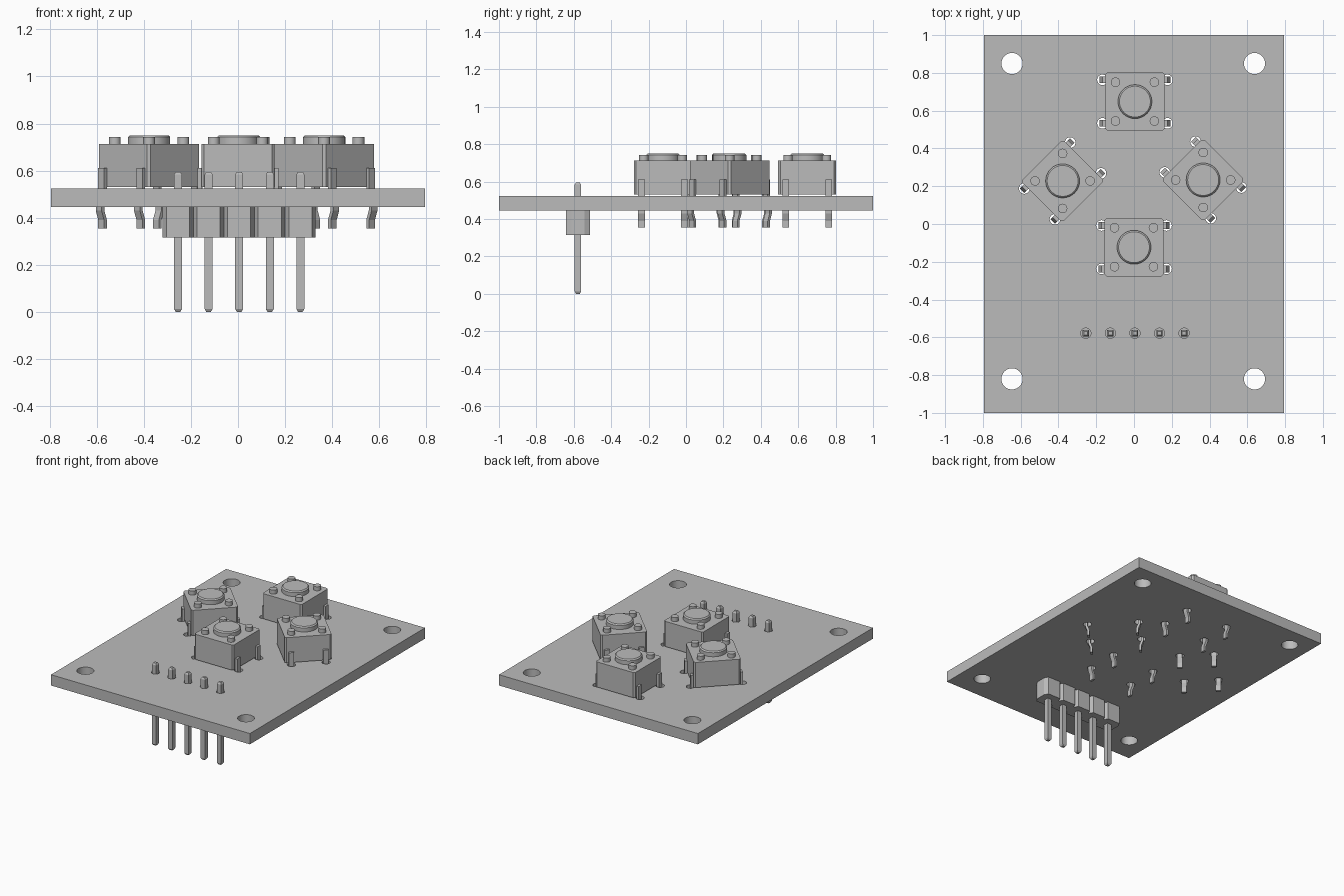
import bpy
import bmesh
from math import cos, sin, pi, radians
from mathutils import Matrix

if "Cube" in bpy.data.objects:
    bpy.data.objects.remove(bpy.data.objects["Cube"])

GREY = (0.5, 0.5, 0.5, 1)
grey = bpy.data.materials.new("plain grey")
grey.use_nodes = True
grey.diffuse_color = GREY
grey.node_tree.nodes["Principled BSDF"].inputs["Base Color"].default_value = GREY

BOARD_LOW, BOARD_TOP = 0.445, 0.523


def chamfered(hx, hy, cx=0, cy=0, ox=0):
    """Rectangle outline with optional cut corners, shifted along x."""
    if not cx:
        return [(ox - hx, -hy), (ox + hx, -hy), (ox + hx, hy), (ox - hx, hy)]
    return [(ox - hx + cx, -hy), (ox + hx - cx, -hy), (ox + hx, -hy + cy), (ox + hx, hy - cy),
            (ox + hx - cx, hy), (ox - hx + cx, hy), (ox - hx, hy - cy), (ox - hx, -hy + cy)]


def circle(r, n=32):
    return [(r * cos(2 * pi * i / n), r * sin(2 * pi * i / n)) for i in range(n)]


def add_loft(bm, sections, place=Matrix()):
    """Closed solid through equal outlines stacked by height."""
    rings = [[bm.verts.new(place @ Matrix.Translation((x, y, z)).translation) for x, y in outline]
             for outline, z in sections]
    n = len(rings[0])
    bm.faces.new(rings[0][::-1])
    bm.faces.new(rings[-1])
    for low, high in zip(rings, rings[1:]):
        for i in range(n):
            j = (i + 1) % n
            bm.faces.new((low[i], low[j], high[j], high[i]))


def finish(name, bm, smooth=False):
    mesh = bpy.data.meshes.new(name)
    bmesh.ops.recalc_face_normals(bm, faces=bm.faces)
    bm.to_mesh(mesh)
    bm.free()
    mesh.materials.append(grey)
    obj = bpy.data.objects.new(name, mesh)
    bpy.context.collection.objects.link(obj)
    bpy.ops.object.select_all(action='DESELECT')
    obj.select_set(True)
    bpy.context.view_layer.objects.active = obj
    if smooth:
        bpy.ops.object.shade_smooth_by_angle(angle=radians(30))
    return obj


def loft(name, sections, place=Matrix(), smooth=False):
    bm = bmesh.new()
    add_loft(bm, sections, place)
    return finish(name, bm, smooth)


def at(x, y):
    return Matrix.Translation((x, y, 0))


# Layout: switches (name, x, y, turn), header pins and mounting holes
switches = [("back", 0.005, 0.648, 0), ("front", 0, -0.123, 0),
            ("right", -0.378, 0.228, 45), ("left", 0.366, 0.233, -45)]
pins = [(0.005 + 0.13 * i, -0.578) for i in range(-2, 3)]
mounts = [(x, y) for x in (-0.646, 0.638) for y in (-0.82, 0.85)]
corners = [(sx, sy) for sx in (-1, 1) for sy in (-1, 1)]
places = [(name, at(x, y) @ Matrix.Rotation(radians(turn), 4, 'Z')) for name, x, y, turn in switches]

# Drilled board
cut = bmesh.new()


def drill(r, place):
    add_loft(cut, [(circle(r), BOARD_LOW - 0.1), (circle(r), BOARD_TOP + 0.1)], place)


for x, y in mounts:
    drill(0.056, at(x, y))
for x, y in pins:
    drill(0.027, at(x, y))
for _, place in places:
    for sx, sy in corners:
        drill(0.028, place @ at(sx * 0.172, sy * 0.115))
cutter = finish("hole_cutter", cut)
cutter.hide_render = True

outline = chamfered(0.795, 1)
board = loft("circuit_board", [(outline, BOARD_LOW), (outline, BOARD_TOP)])
drilling = board.modifiers.new("holes", 'BOOLEAN')
drilling.operation = 'DIFFERENCE'
drilling.solver = 'EXACT'
drilling.object = cutter
bpy.ops.object.modifier_apply(modifier=drilling.name)
bpy.data.objects.remove(cutter)
bpy.ops.object.shade_smooth_by_angle(angle=radians(30))

# Push-button switches
for name, place in places:
    body = chamfered(0.156, 0.155, 0.011, 0.011)
    loft(name + "_switch_body", [(body, 0.531), (body, 0.713)], place)
    loft(name + "_switch_button",
         [(circle(0.09), 0.71), (circle(0.09), 0.742), (circle(0.082), 0.75)], place, True)
    rivets, legs = bmesh.new(), bmesh.new()
    for sx, sy in corners:
        add_loft(rivets, [(circle(0.025, 24), 0.71), (circle(0.025, 24), 0.742)],
                 place @ at(sx * 0.103, sy * 0.103))
        # Leg runs down the side, kinks outward in the hole and returns
        kink = [(0.353, 0), (0.39, 0), (0.43, 0.015), (0.465, 0.015), (0.51, 0), (0.61, 0)]
        add_loft(legs, [(chamfered(0.0085, 0.0175, ox=sx * (0.1645 + out)), z) for z, out in kink],
                 place @ at(0, sy * 0.115))
    finish(name + "_switch_rivets", rivets, True)
    finish(name + "_switch_legs", legs)

# Pin header under the board: one block per pin, notched between
blocks, pin_mesh = bmesh.new(), bmesh.new()
block = chamfered(0.065, 0.064, 0.016, 0.03)
shaft, tip = chamfered(0.017, 0.017), chamfered(0.010, 0.010)
for x, y in pins:
    add_loft(blocks, [(block, 0.315), (block, BOARD_LOW)], at(x, y))
    add_loft(pin_mesh, [(tip, 0), (shaft, 0.012), (shaft, 0.583), (tip, 0.595)], at(x, y))
finish("header_block", blocks)
finish("header_pins", pin_mesh)
